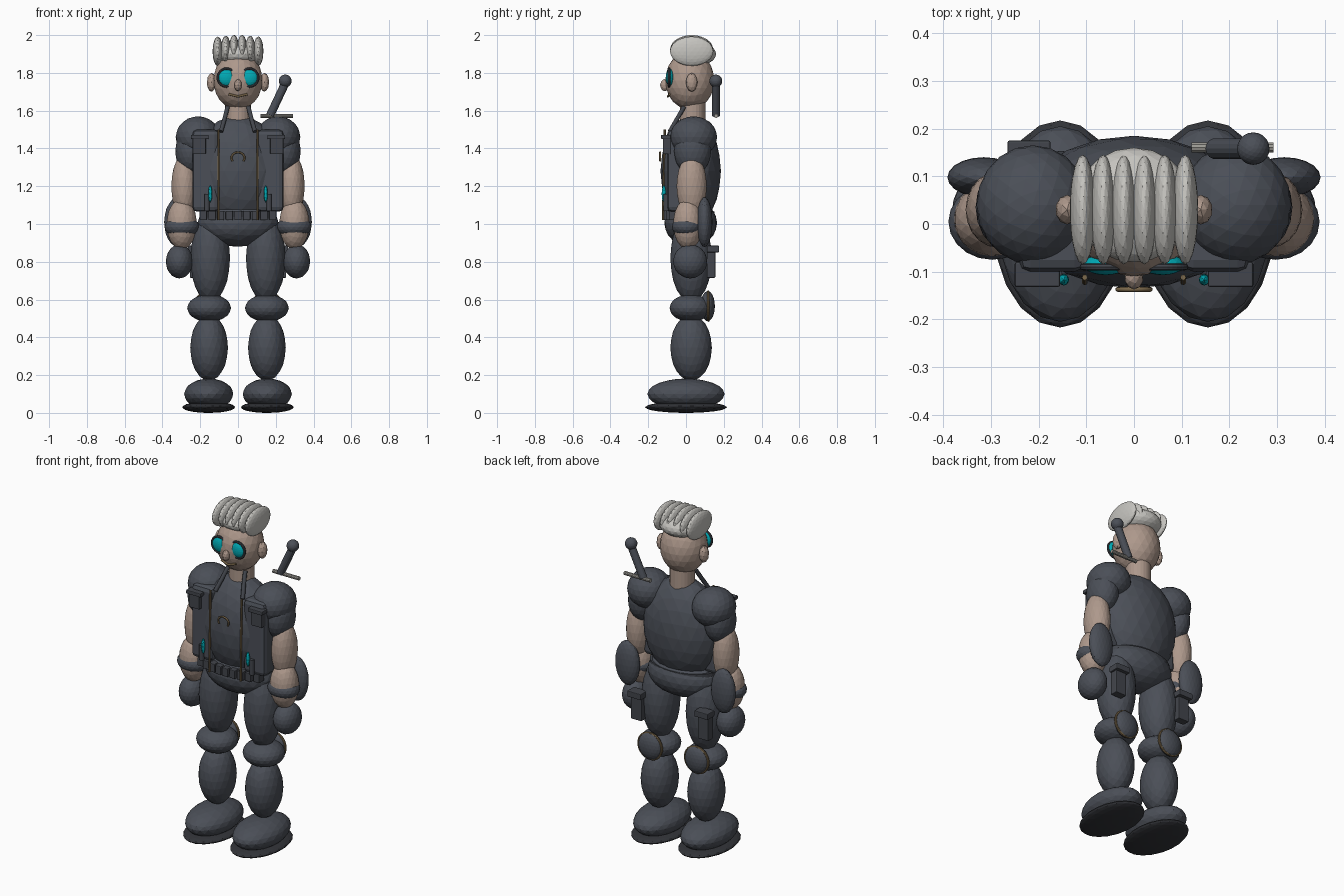
import bpy
import math
from mathutils import Vector

cube = bpy.data.objects.get("Cube")
if cube:
    bpy.data.objects.remove(cube, do_unlink=True)


def material(name, r, g, b):
    m = bpy.data.materials.new(name)
    m.use_nodes = True
    m.diffuse_color = (r, g, b, 1)
    m.node_tree.nodes["Principled BSDF"].inputs["Base Color"].default_value = (r, g, b, 1)
    return m


CLOTH = material("charcoal cloth", .07, .078, .096)
GEAR = material("dark gear", .055, .06, .072)
SOLE = material("sole black", .032, .034, .04)
SKIN = material("skin", .42, .315, .26)
HAIR = material("silver hair", .56, .55, .52)
GLOW = material("cyan glass", .0, .4, .46)
BRASS = material("brass", .2, .14, .07)
STEEL = material("steel", .34, .33, .3)


def finish(name, mat):
    ob = bpy.context.object
    ob.name = name
    ob.data.materials.append(mat)
    return ob


def ball(name, mat, loc, size, detail=3):
    bpy.ops.mesh.primitive_ico_sphere_add(subdivisions=detail, radius=1, location=loc)
    ob = finish(name, mat)
    ob.scale = size
    return ob


def box(name, mat, lo, hi, bevel=.004):
    lo, hi = Vector(lo), Vector(hi)
    bpy.ops.mesh.primitive_cube_add(size=1, location=(lo + hi) / 2)
    ob = finish(name, mat)
    ob.scale = hi - lo
    bpy.ops.object.transform_apply(location=False, rotation=False, scale=True)
    mod = ob.modifiers.new("soft edge", 'BEVEL')
    mod.width = bevel
    mod.segments = 2
    return ob


def rod(name, mat, a, b, r1, r2=None, sides=14):
    a, b = Vector(a), Vector(b)
    bpy.ops.mesh.primitive_cone_add(vertices=sides, radius1=r1, radius2=r1 if r2 is None else r2,
                                    depth=(b - a).length, location=(a + b) / 2)
    ob = finish(name, mat)
    ob.rotation_euler = (b - a).to_track_quat('Z', 'Y').to_euler()
    return ob


def ring(name, mat, loc, radius, thick):
    bpy.ops.mesh.primitive_torus_add(major_radius=radius, minor_radius=thick, major_segments=32,
                                     minor_segments=8, location=loc, rotation=(math.pi / 2, 0, 0))
    return finish(name, mat)


def tube(name, mat, points, thick):
    data = bpy.data.curves.new(name, 'CURVE')
    data.dimensions = '3D'
    data.bevel_depth = thick
    data.bevel_resolution = 2
    data.use_fill_caps = True
    line = data.splines.new('POLY')
    line.points.add(len(points) - 1)
    for p, co in zip(line.points, points):
        p.co = (*co, 1)
    ob = bpy.data.objects.new(name, data)
    bpy.context.collection.objects.link(ob)
    data.materials.append(mat)
    return ob


# Head, face and neck
ball("head", SKIN, (0, .02, 1.76), (.13, .13, .155))
rod("neck", SKIN, (0, .035, 1.52), (0, .035, 1.66), .068, sides=24)
ball("nose", SKIN, (0, -.112, 1.735), (.02, .025, .032), 2)
tube("mouth", BRASS, [(x * .016, -.096 + abs(x) * .003, 1.675 + abs(x) * .004)
                      for x in range(-3, 4)], .006)

# Hair swept back in parallel rolls
ball("hair_cap", HAIR, (0, .04, 1.9), (.125, .12, .065))
for i in range(6):
    x = (i - 2.5) * .043
    ball(f"hair_roll_{i + 1}", HAIR, (x, .03, 1.925 - abs(x) * .1),
         (.027, .115, .078), 3)

# Torso, hips and badge
ball("torso", CLOTH, (0, .025, 1.28), (.24, .16, .295))
ball("hips", CLOTH, (0, .025, 1.005), (.215, .14, .125))
tube("badge_arc", BRASS, [(.035 * math.cos(a), -.137, 1.35 + .03 * math.sin(a))
                          for a in [math.radians(d) for d in range(-35, 216, 25)]], .005)

# Belt with a row of pouches following the waist
bpy.ops.mesh.primitive_cylinder_add(vertices=32, radius=1, depth=.04, location=(0, .02, 1.045))
finish("belt", GEAR).scale = (.205, .13, 1)
for i in range(9):
    x = (i - 4) * .046
    y = -.125 + x * x
    box(f"belt_pouch_{i + 1}", GEAR, (x - .019, y, 1.02), (x + .019, y + .05, 1.07))

for s, side in ((1, "left"), (-1, "right")):
    def both(name):
        return f"{side}_{name}"

    def orb(name, mat, loc, size, detail=3):
        return ball(both(name), mat, (s * loc[0], *loc[1:]), size, detail)

    def block(name, mat, lo, hi, bevel=.004):
        xs = sorted((s * lo[0], s * hi[0]))
        return box(both(name), mat, (xs[0], *lo[1:]), (xs[1], *hi[1:]), bevel)

    # Ears and goggles
    orb("ear", SKIN, (.14, .03, 1.75), (.025, .031, .05), 2)
    orb("goggle_lens", GLOW, (s * s * .06, -.085, 1.775), (.046, .022, .046))
    ring(both("goggle_rim"), GEAR, (s * .06, -.09, 1.775), .047, .007)

    # Vest front, zip, collar strap and chest gear
    block("vest_panel", CLOTH, (.1, -.1, 1.065), (.242, .06, 1.5), .025)
    rod(both("zip"), BRASS, (s * .103, -.122, 1.02), (s * .103, -.112, 1.5), .006, sides=8)
    tube(both("collar_strap"), GEAR, [(s * .055, -.01, 1.62), (s * .07, -.045, 1.56),
                                      (s * .09, -.085, 1.49)], .012)
    block("chest_pouch", GEAR, (.17, -.122, 1.37), (.24, -.08, 1.455))
    block("chest_flap", GEAR, (.155, -.132, 1.45), (.25, -.08, 1.472))
    rod(both("light_holder"), GEAR, (s * .165, -.105, 1.07), (s * .165, -.105, 1.16), .014)
    orb("light_stick", GLOW, (.147, -.117, 1.16), (.011, .012, .045), 2)

    # Arm
    orb("shoulder", CLOTH, (.212, .04, 1.46), (.118, .125, .11))
    orb("sleeve", CLOTH, (.25, .035, 1.385), (.082, .098, .125))
    orb("upper_arm", SKIN, (.285, .03, 1.2), (.068, .08, .17))
    orb("forearm", SKIN, (.298, .01, 1.0), (.08, .078, .135))
    orb("bracer", CLOTH, (.297, .005, .985), (.092, .08, .057))
    orb("elbow_pad", CLOTH, (.315, .098, 1.01), (.076, .042, .132))
    orb("glove", CLOTH, (.31, .022, .802), (.072, .09, .09))

    # Leg with holster and ringed pad behind the knee
    orb("thigh", CLOTH, (.147, .027, .82), (.105, .11, .235))
    orb("knee", CLOTH, (.153, .025, .555), (.116, .112, .073))
    orb("shin", CLOTH, (.153, .027, .345), (.1, .11, .175))
    orb("knee_pad", CLOTH, (.153, .115, .565), (.075, .038, .08))
    ring(both("knee_pad_rim"), BRASS, (s * .153, .118, .565), .076, .007)
    block("holster", GEAR, (.185, .11, .715), (.255, .155, .86))
    block("holster_flap", GEAR, (.175, .11, .85), (.265, .175, .885))

    # Boot
    orb("boot", CLOTH, (.155, .0, .1), (.13, .205, .082))
    orb("sole", SOLE, (.155, .0, .03), (.14, .217, .03))

# Sword hilt behind the left shoulder
rod("hilt_grip", CLOTH, (.17, .158, 1.575), (.25, .158, 1.745), .022)
ball("hilt_pommel", CLOTH, (.25, .158, 1.757), (.034, .034, .034))
rod("hilt_guard", STEEL, (.12, .16, 1.572), (.292, .16, 1.572), .011, sides=10)
